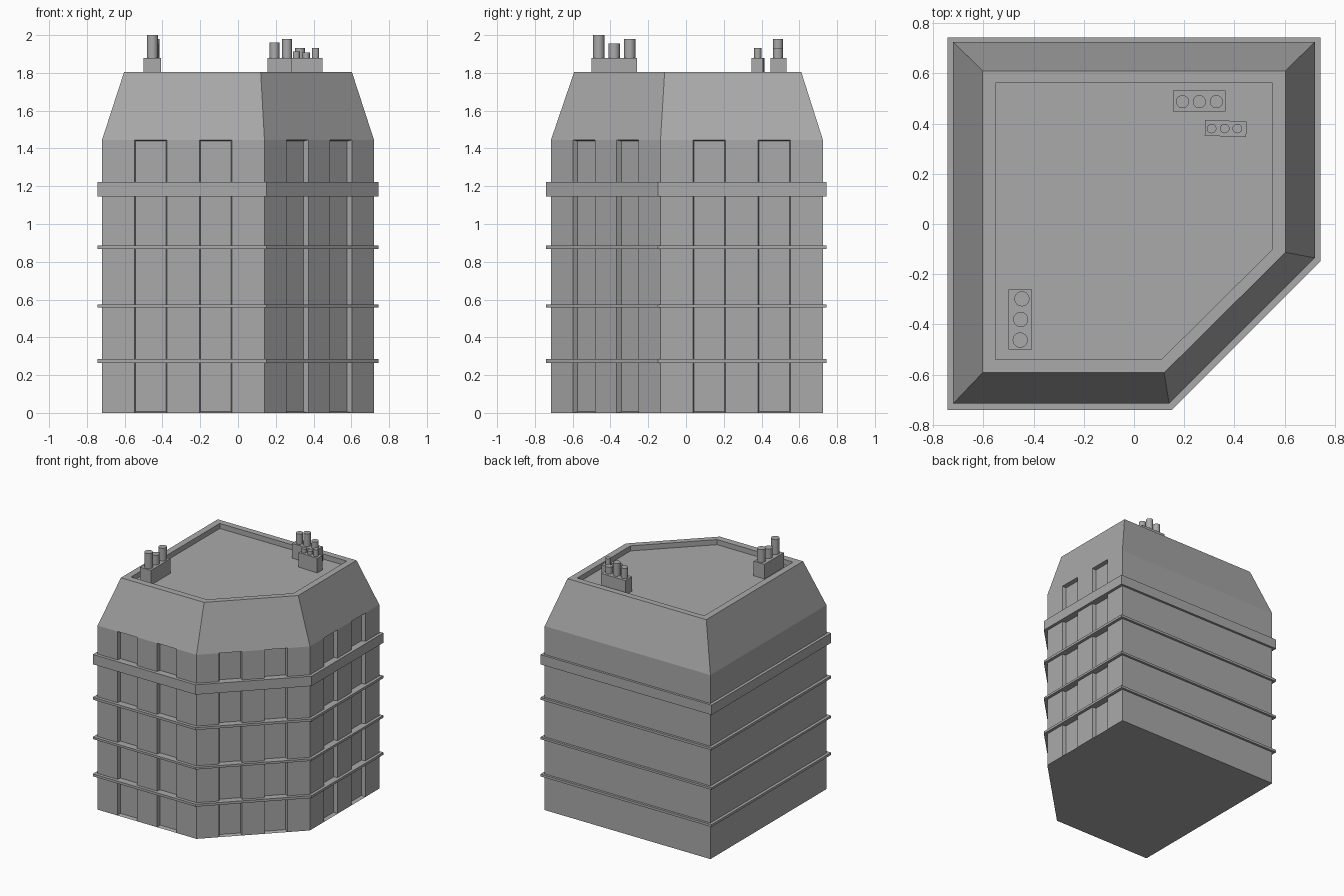
import bpy, bmesh, math
from mathutils import Vector

cube = bpy.data.objects.get("Cube")
if cube:
    bpy.data.objects.remove(cube, do_unlink=True)

stone = bpy.data.materials.new("grey_stone")
stone.use_nodes = True
stone.diffuse_color = (0.4, 0.4, 0.4, 1)
stone.node_tree.nodes["Principled BSDF"].inputs["Base Color"].default_value = (0.4, 0.4, 0.4, 1)
stone.node_tree.nodes["Principled BSDF"].inputs["Roughness"].default_value = 0.8


def finish(name, bm):
    bmesh.ops.recalc_face_normals(bm, faces=bm.faces)
    mesh = bpy.data.meshes.new(name)
    bm.to_mesh(mesh)
    bm.free()
    mesh.materials.append(stone)
    obj = bpy.data.objects.new(name, mesh)
    bpy.context.collection.objects.link(obj)
    return obj


def loft(rings):
    """Closed solid through (outline, height) rings; returns side faces too."""
    bm = bmesh.new()
    loops = [[bm.verts.new((x, y, z)) for x, y in outline] for outline, z in rings]
    sides = []
    for low, high in zip(loops, loops[1:]):
        for i in range(len(low)):
            j = (i + 1) % len(low)
            sides.append(bm.faces.new((low[i], low[j], high[j], high[i])))
    bm.faces.new(loops[0][::-1])
    bm.faces.new(loops[-1])
    bm.normal_update()
    return bm, sides


def footprint(left, right, front, back, cut_x, cut_y):
    """Corner plot with its front left corner cut off."""
    return [(left, front), (cut_x, front), (right, cut_y), (right, back), (left, back)]


WALL = footprint(-0.72, 0.72, -0.715, 0.725, 0.14, -0.135)
EAVES = 1.445

# Walls: the three street sides are split in fifths, with tall recessed bays
outline = []
for i, corner in enumerate(WALL):
    a, b = Vector(corner), Vector(WALL[(i + 1) % 5])
    parts = 5 if i < 3 else 1
    outline += [tuple(a.lerp(b, k / parts)) for k in range(parts)]
bm, sides = loft([(outline, 0), (outline, EAVES)])
bays = [sides[5 * wall + k] for wall in range(3) for k in (1, 3)]
bmesh.ops.inset_individual(bm, faces=bays, thickness=0.009, depth=-0.03)
finish("walls", bm)

# Sloped roof with a parapet around a sunken flat deck
rim = footprint(-0.603, 0.603, -0.592, 0.61, 0.12, -0.113)
deck = footprint(-0.552, 0.552, -0.54, 0.562, 0.108, -0.1)
finish("roof", loft([(WALL, EAVES), (rim, 1.805), (deck, 1.805), (deck, 1.765)])[0])

# Ledges running around the building at each floor
ledge = footprint(-0.743, 0.743, -0.74, 0.743, 0.15, -0.147)
for i, (low, high) in enumerate([(0.265, 0.284), (0.557, 0.574), (0.867, 0.886), (1.145, 1.222)]):
    finish(f"ledge_{i + 1}", loft([(ledge, low), (ledge, high)])[0])


def chimney(name, x, y, width, depth, radius, pots, turn=0):
    """Block on the deck with round pots given as (dx, dy, top)."""
    bm, _ = loft([([(-width / 2, -depth / 2), (width / 2, -depth / 2),
                    (width / 2, depth / 2), (-width / 2, depth / 2)], z) for z in (1.765, 1.88)])
    block = finish(name + "_block", bm)
    block.location = (x, y, 0)
    block.rotation_euler.z = math.radians(turn)
    for i, (dx, dy, top) in enumerate(pots):
        bpy.ops.mesh.primitive_cylinder_add(vertices=24, radius=radius, depth=top - 1.87,
                                            location=(x + dx, y + dy, (top + 1.87) / 2))
        pot = bpy.context.object
        pot.name = f"{name}_pot_{i + 1}"
        pot.data.materials.append(stone)
        bpy.ops.object.shade_smooth_by_angle()


chimney("front_chimney", -0.453, -0.38, 0.093, 0.24, 0.03,
        [(0.0, -0.082, 2.0), (0.002, 0.0, 1.955), (0.007, 0.082, 1.98)])
chimney("back_chimney", 0.26, 0.49, 0.21, 0.083, 0.026,
        [(-0.067, -0.003, 1.96), (0.0, -0.003, 1.98), (0.068, -0.003, 1.933)])
chimney("side_chimney", 0.365, 0.38, 0.165, 0.063, 0.019,
        [(-0.056, 0, 1.912), (-0.004, 0, 1.908), (0.046, 0, 1.933)], -2)
